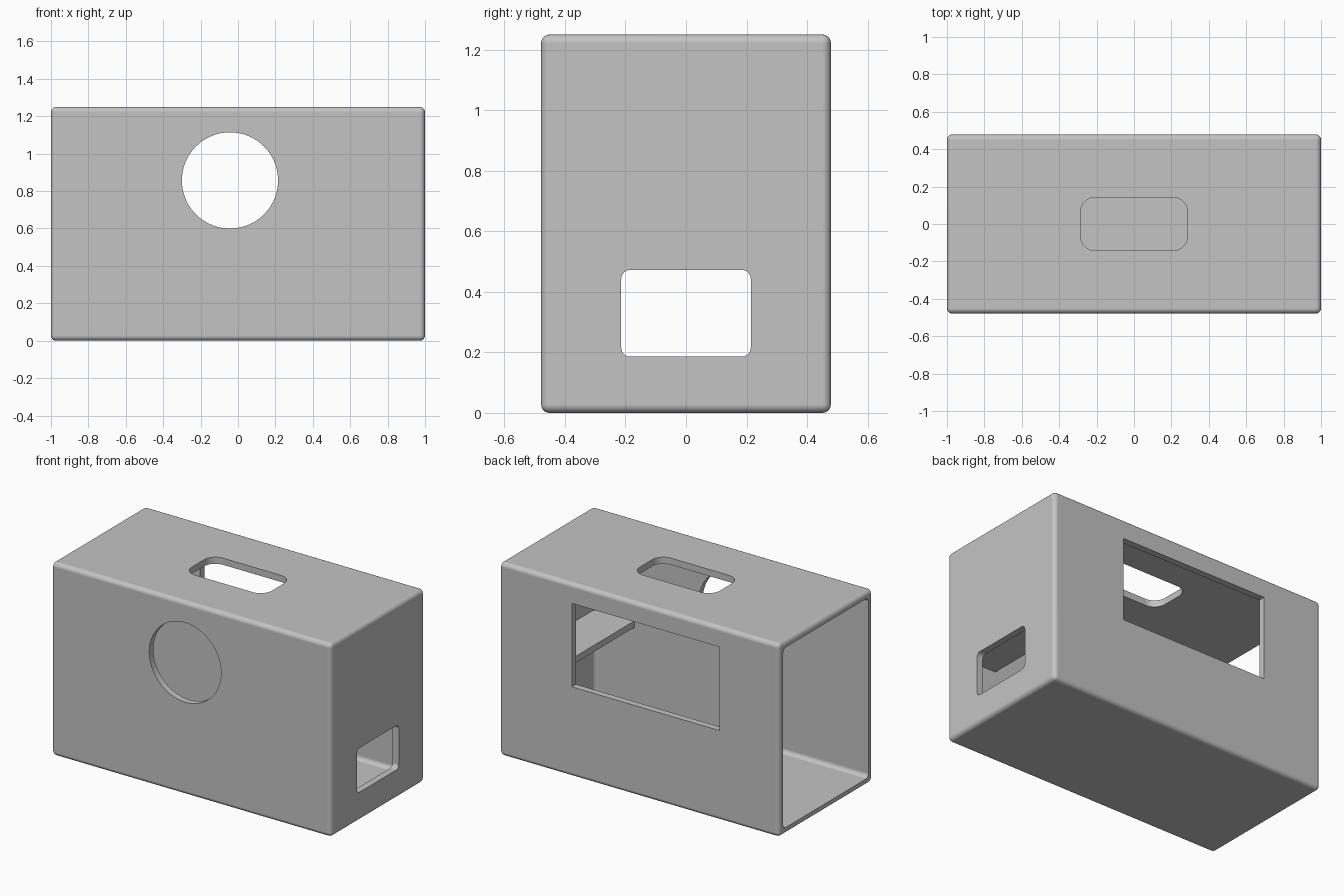
import bpy, bmesh, math
from mathutils import Vector

cube = bpy.data.objects.get("Cube")
if cube:
    bpy.data.objects.remove(cube, do_unlink=True)

# Main sizes
HALF_X, HALF_Y, HEIGHT = 1.0, 0.4786, 1.25
WALL, FILLET = 0.043, 0.028

grey = bpy.data.materials.new("plain grey")
grey.use_nodes = True
colour = (0.55, 0.55, 0.55, 1)
grey.diffuse_color = colour
grey.node_tree.nodes["Principled BSDF"].inputs["Base Color"].default_value = colour


def box(name, low, high, radius=0.0, segments=5, axis=None):
    """Box between two corners; rounds all edges, or only those along one axis."""
    low, high = Vector(low), Vector(high)
    bm = bmesh.new()
    bmesh.ops.create_cube(bm, size=1)
    for v in bm.verts:
        v.co = (low + high) / 2 + v.co * (high - low)
    if radius:
        edges = [e for e in bm.edges if axis is None or
                 abs((e.verts[0].co - e.verts[1].co).normalized()[axis]) > 0.9]
        bmesh.ops.bevel(bm, geom=edges, offset=radius, segments=segments,
                        profile=0.5, affect='EDGES')
    mesh = bpy.data.meshes.new(name)
    bm.to_mesh(mesh)
    bm.free()
    mesh.materials.append(grey)
    obj = bpy.data.objects.new(name, mesh)
    bpy.context.collection.objects.link(obj)
    return obj


def select_only(obj):
    bpy.ops.object.select_all(action='DESELECT')
    obj.select_set(True)
    bpy.context.view_layer.objects.active = obj


def cut(target, cutter):
    mod = target.modifiers.new("cut", 'BOOLEAN')
    mod.operation, mod.solver, mod.object = 'DIFFERENCE', 'EXACT', cutter
    select_only(target)
    bpy.ops.object.modifier_apply(modifier=mod.name)
    bpy.data.objects.remove(cutter, do_unlink=True)


# Rounded shell, hollow and open at one end
shell = box("housing_shell", (-HALF_X, -HALF_Y, 0), (HALF_X, HALF_Y, HEIGHT), FILLET)
inner_y = HALF_Y - WALL
cut(shell, box("cavity_cutter", (-1.3, -inner_y, WALL),
               (HALF_X - WALL, inner_y, HEIGHT - WALL), FILLET))

# Handle slot in the top
cut(shell, box("top_slot_cutter", (-0.286, -0.143, 1.1), (0.286, 0.143, 1.4), 0.08, 10, 2))

# Cable opening in the closed end
cut(shell, box("side_opening_cutter", (0.9, -0.214, 0.186), (1.1, 0.214, 0.472), 0.029, 6, 0))

# Rectangular window in the back
cut(shell, box("back_window_cutter", (-0.576, 0.38, 0.582), (0.482, 0.6, 1.122)))

# Round hole in the front
bpy.ops.mesh.primitive_cylinder_add(vertices=96, radius=0.257, depth=0.2,
                                    location=(-0.043, -HALF_Y, 0.857),
                                    rotation=(math.pi / 2, 0, 0))
cut(shell, bpy.context.object)

# Inner shelf bridging the front and back walls at the closed end
shelf = box("inner_shelf", (0.675, -inner_y - 0.01, 0.565),
            (HALF_X - WALL + 0.01, inner_y + 0.01, 0.607))

# Smooth rounded edges, flat walls
select_only(shell)
bpy.ops.object.shade_smooth_by_angle(angle=math.radians(35))
normals = shell.modifiers.new("flat_walls", 'WEIGHTED_NORMAL')
normals.keep_sharp = True
